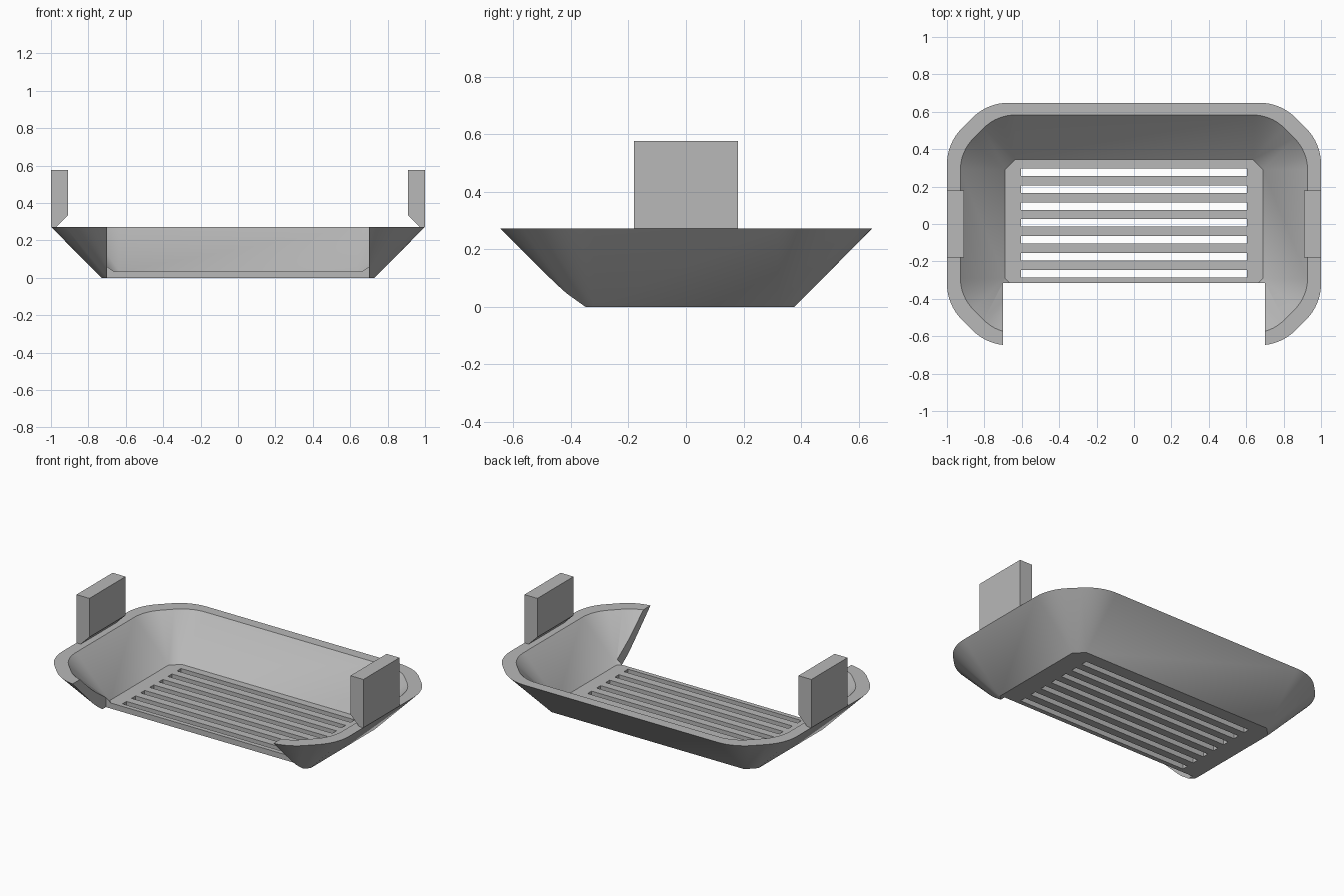
import bpy, bmesh
from math import sin, cos, pi

cube = bpy.data.objects.get("Cube")
if cube:
    bpy.data.objects.remove(cube, do_unlink=True)

RIM_Z, FLOOR_Z, TOP_Z = 0.273, 0.035, 0.577
ARC = 8

grey = bpy.data.materials.new("plain_grey")
grey.use_nodes = True
colour = (0.48, 0.48, 0.48, 1)
grey.diffuse_color = colour
grey.node_tree.nodes["Principled BSDF"].inputs["Base Color"].default_value = colour


def finish(name, bm):
    bmesh.ops.recalc_face_normals(bm, faces=bm.faces)
    mesh = bpy.data.meshes.new(name)
    bm.to_mesh(mesh)
    bm.free()
    obj = bpy.data.objects.new(name, mesh)
    bpy.context.collection.objects.link(obj)
    mesh.materials.append(grey)
    return obj


def ring(bm, hx, hy, chamfer, grow, z):
    """Chamfered rectangle, grown outward with rounded corners."""
    verts = []
    for k, (sx, sy) in enumerate([(1, 1), (-1, 1), (-1, -1), (1, -1)]):
        side = (sx * hx, sy * (hy - chamfer))
        end = (sx * (hx - chamfer), sy * hy)
        corners = (side, end) if k % 2 == 0 else (end, side)
        for j, (cx, cy) in enumerate(corners):
            for i in range(ARC + 1):
                a = k * pi / 2 + (j + i / ARC) * pi / 4
                verts.append(bm.verts.new((cx + grow * cos(a), cy + grow * sin(a), z)))
    return verts


def add_box(bm, x0, x1, y0, y1, z0, z1):
    v = [bm.verts.new((x, y, z)) for x in (x0, x1) for y in (y0, y1) for z in (z0, z1)]
    for f in ((0, 1, 3, 2), (4, 6, 7, 5), (0, 4, 5, 1),
              (2, 3, 7, 6), (0, 2, 6, 4), (1, 5, 7, 3)):
        bm.faces.new([v[i] for i in f])


# Tray: sloped walls, flat rim and floor
bm = bmesh.new()
rings = [ring(bm, 0.73, 0.378, 0.058, 0, 0),
         ring(bm, 0.73, 0.378, 0.058, 0.27, RIM_Z),
         ring(bm, 0.69, 0.345, 0.055, 0.238, RIM_Z),
         ring(bm, 0.69, 0.345, 0.055, 0, FLOOR_Z)]
for a, b in zip(rings, rings[1:]):
    n = len(a)
    for i in range(n):
        j = (i + 1) % n
        bm.faces.new((a[i], a[j], b[j], b[i]))
bm.faces.new(rings[0])
bm.faces.new(rings[-1])
bmesh.ops.remove_doubles(bm, verts=bm.verts, dist=1e-5)
tray = finish("tray", bm)

# Cutters: open front and seven drain slots
bm = bmesh.new()
add_box(bm, -0.7, 0.7, -1, -0.315, -0.2, 0.6)
for i in range(7):
    y = 0.277 - i * 0.0905
    add_box(bm, -0.605, 0.605, y - 0.02, y + 0.02, -0.2, 0.2)
cutter = finish("cutter", bm)
cutter.hide_render = True

mod = tray.modifiers.new("openings", "BOOLEAN")
mod.operation = "DIFFERENCE"
mod.solver = "EXACT"
mod.object = cutter
bpy.ops.object.select_all(action="DESELECT")
bpy.context.view_layer.objects.active = tray
tray.select_set(True)
bpy.ops.object.modifier_apply(modifier=mod.name)
bpy.data.objects.remove(cutter, do_unlink=True)
bpy.ops.object.shade_smooth_by_angle(angle=pi / 6)

# Upright tabs on the side rims, bevelled at the inner foot
for name, s in (("left_tab", 1), ("right_tab", -1)):
    bm = bmesh.new()
    profile = [(1, RIM_Z), (1, TOP_Z), (0.91, TOP_Z), (0.91, 0.333), (0.97, RIM_Z)]
    face = bm.faces.new([bm.verts.new((s * x, -0.18, z)) for x, z in profile])
    out = bmesh.ops.extrude_face_region(bm, geom=[face])
    bmesh.ops.translate(bm, vec=(0, 0.36, 0),
                        verts=[g for g in out["geom"] if isinstance(g, bmesh.types.BMVert)])
    finish(name, bm)
